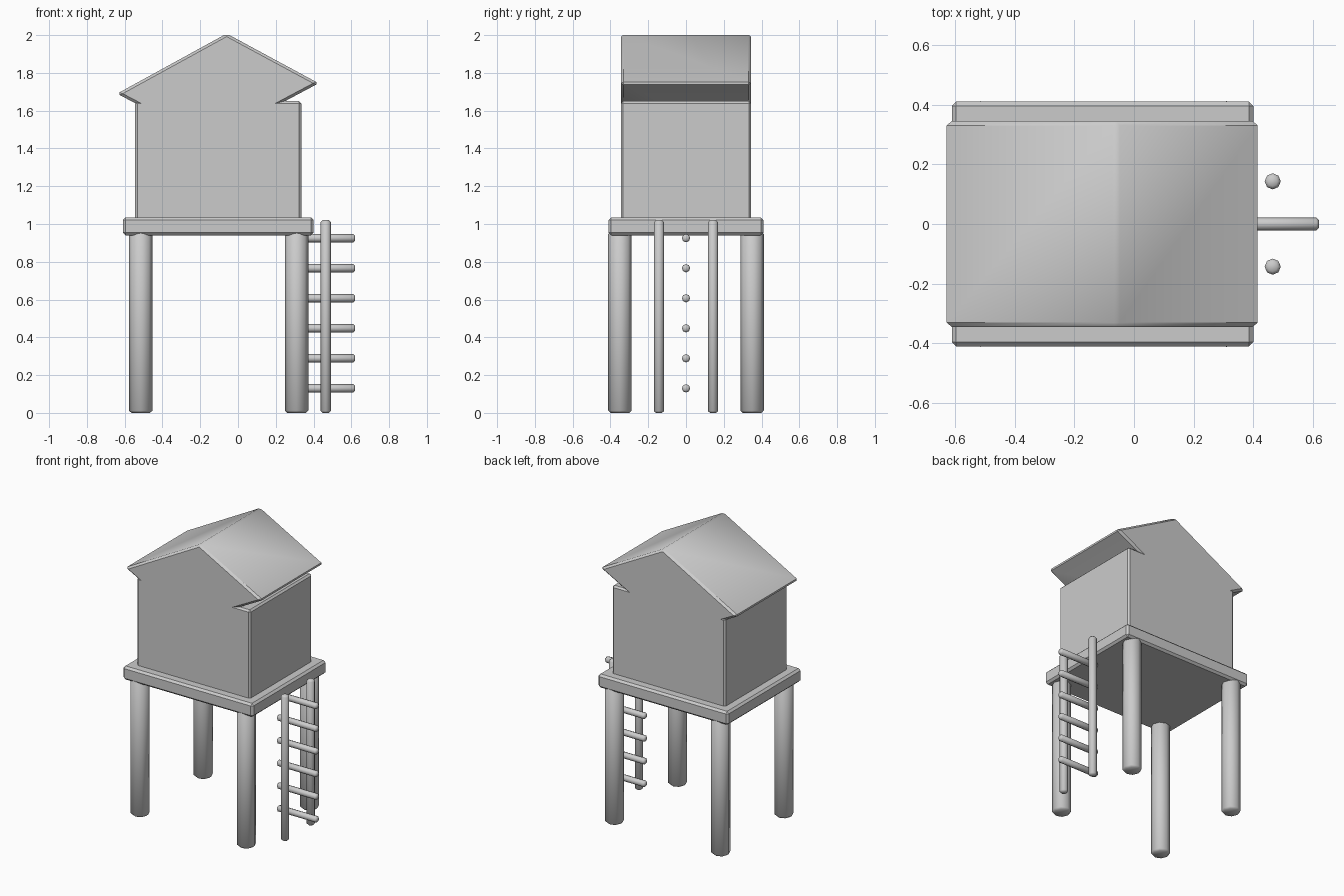
import bpy, bmesh, math
from mathutils import Vector

if "Cube" in bpy.data.objects:
    bpy.data.objects.remove(bpy.data.objects["Cube"])

grey = bpy.data.materials.new("plain grey")
grey.use_nodes = True
colour = (0.6, 0.6, 0.6, 1)
grey.diffuse_color = colour
grey.node_tree.nodes["Principled BSDF"].inputs["Base Color"].default_value = colour


def finish(name, bm, bevel, angle):
    """Turn a bmesh into a bevelled, smoothly shaded object."""
    bmesh.ops.recalc_face_normals(bm, faces=bm.faces)
    mesh = bpy.data.meshes.new(name)
    bm.to_mesh(mesh)
    bm.free()
    mesh.materials.append(grey)
    obj = bpy.data.objects.new(name, mesh)
    bpy.context.collection.objects.link(obj)
    mod = obj.modifiers.new("Soft edges", 'BEVEL')
    mod.width = bevel
    mod.segments = 1
    mod.limit_method = 'ANGLE'
    mod.angle_limit = math.radians(50)
    bpy.ops.object.select_all(action='DESELECT')
    obj.select_set(True)
    bpy.context.view_layer.objects.active = obj
    bpy.ops.object.modifier_apply(modifier=mod.name)
    bpy.ops.object.shade_smooth_by_angle(angle=math.radians(angle))
    return obj


def prism(name, profile, half_depth, bevel):
    """Extrude an x-z profile along y."""
    bm = bmesh.new()
    face = bm.faces.new([bm.verts.new((x, -half_depth, z)) for x, z in profile])
    new = bmesh.ops.extrude_face_region(bm, geom=[face])["geom"]
    bmesh.ops.translate(bm, vec=(0, 2 * half_depth, 0),
                        verts=[v for v in new if isinstance(v, bmesh.types.BMVert)])
    return finish(name, bm, bevel, 35)


def box(name, x0, x1, z0, z1, half_depth, bevel):
    return prism(name, [(x0, z0), (x1, z0), (x1, z1), (x0, z1)], half_depth, bevel)


def rod(name, start, end, radius, sides, bevel):
    """Straight round bar between two points."""
    start, end = Vector(start), Vector(end)
    bm = bmesh.new()
    bmesh.ops.create_cone(bm, cap_ends=True, segments=sides, radius1=radius,
                          radius2=radius, depth=(end - start).length)
    turn = (end - start).to_track_quat('Z', 'Y').to_matrix()
    bmesh.ops.rotate(bm, cent=(0, 0, 0), matrix=turn, verts=bm.verts)
    bmesh.ops.translate(bm, vec=(start + end) / 2, verts=bm.verts)
    return finish(name, bm, bevel, 50)


# Hut: platform, walls and lopsided diamond roof sunk into the walls
box("platform", -0.61, 0.4, 0.94, 1.035, 0.41, 0.014)
box("walls", -0.545, 0.335, 1.0, 1.65, 0.345, 0.012)
prism("roof", [(-0.06, 2.008), (0.427, 1.745), (-0.155, 1.435), (-0.64, 1.69)],
      0.345, 0.014)

# Four stilts
for side, x in (("right", -0.515), ("left", 0.31)):
    for end, y in (("front", -0.35), ("back", 0.35)):
        rod(f"{end}_{side}_leg", (x, y, 0), (x, y, 0.96), 0.062, 8, 0.012)

# Ladder: two uprights, rungs crossing between them
for end, y in (("front", -0.143), ("back", 0.143)):
    rod(f"ladder_{end}_rail", (0.465, y, 0), (0.465, y, 1.02), 0.027, 8, 0.01)
for i in range(6):
    z = 0.13 + i * 0.159
    rod(f"ladder_rung_{i + 1}", (0.31, 0, z), (0.62, 0, z), 0.022, 8, 0.009)
